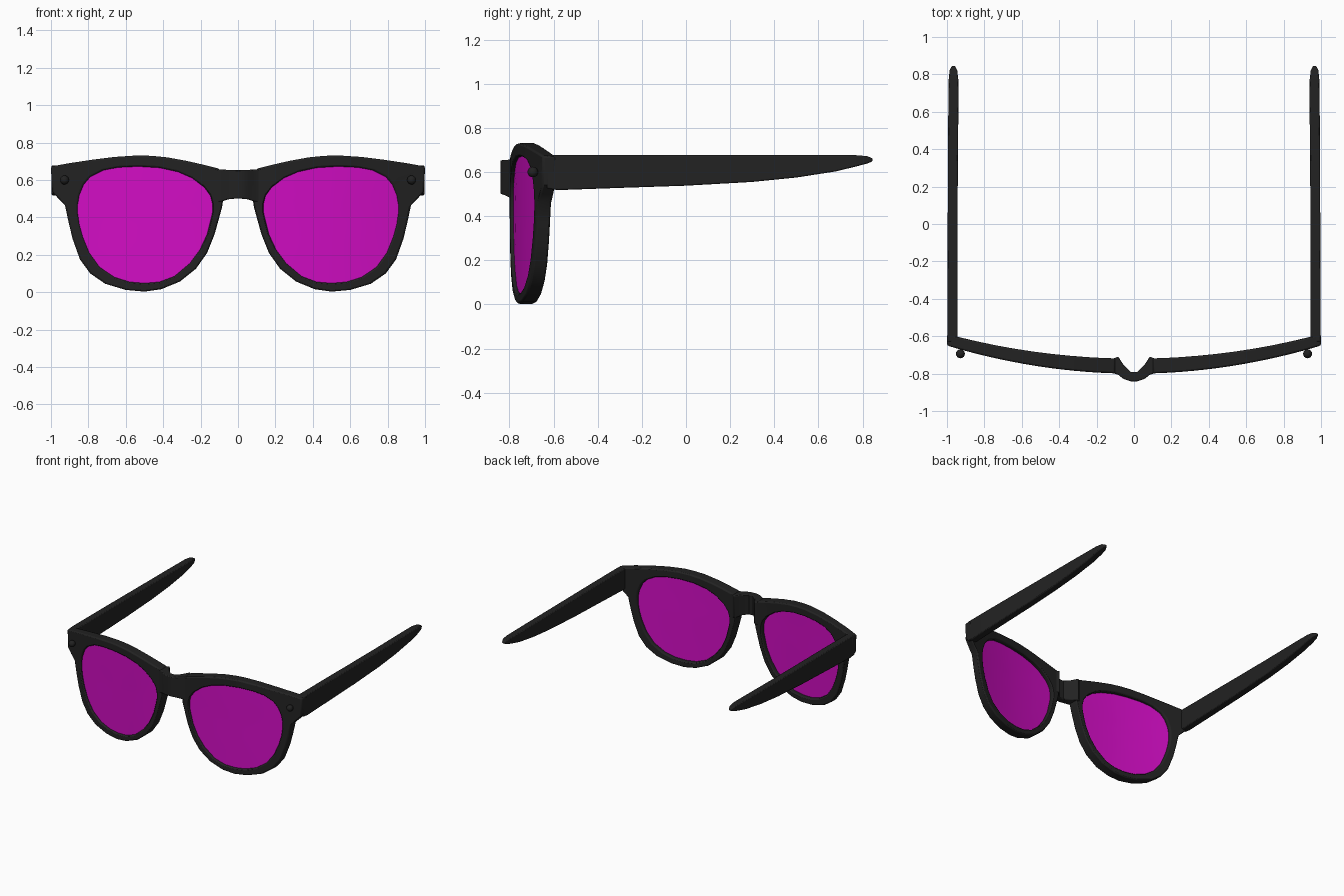
import bpy, bmesh, math
from mathutils import Matrix, Vector

if "Cube" in bpy.data.objects:
    bpy.data.objects.remove(bpy.data.objects["Cube"])


def material(name, rgb):
    m = bpy.data.materials.new(name)
    m.diffuse_color = (*rgb, 1)
    m.use_nodes = True
    m.node_tree.nodes["Principled BSDF"].inputs["Base Color"].default_value = m.diffuse_color
    return m


BLACK = material("black plastic", (0.016, 0.016, 0.016))
PINK = material("magenta lens", (0.64, 0.004, 0.55))


def finish(bm, name, mat, mirror=True, bevel=0.0):
    bmesh.ops.recalc_face_normals(bm, faces=bm.faces)
    me = bpy.data.meshes.new(name)
    bm.to_mesh(me)
    bm.free()
    ob = bpy.data.objects.new(name, me)
    bpy.context.collection.objects.link(ob)
    me.materials.append(mat)
    if bevel:
        b = ob.modifiers.new("soft edges", 'BEVEL')
        b.width, b.segments = bevel, 2
        b.limit_method, b.angle_limit = 'ANGLE', math.radians(50)
    if mirror:
        ob.modifiers.new("mirror", 'MIRROR')
    bpy.ops.object.select_all(action='DESELECT')
    bpy.context.view_layer.objects.active = ob
    ob.select_set(True)
    bpy.ops.object.shade_smooth_by_angle(angle=math.radians(35))
    return ob


def skin(bm, loops, closed=False):
    """Bridge successive equal-length closed loops of vertices."""
    n = len(loops[0])
    pairs = list(zip(loops, loops[1:]))
    if closed:
        pairs.append((loops[-1], loops[0]))
    for a, b in pairs:
        for i in range(n):
            j = (i + 1) % n
            bm.faces.new((a[i], a[j], b[j], b[i]))


def box_loft(sections):
    """Loft of rectangular sections, each a list of four corners."""
    bm = bmesh.new()
    loops = [[bm.verts.new(p) for p in s] for s in sections]
    skin(bm, loops)
    bm.faces.new(loops[0])
    bm.faces.new(loops[-1])
    return bm


# Wrap curve of the front
def front_y(x):
    return -0.80 + 0.15 * x * x


def back_y(x):
    return -0.72 + 0.13 * x * x


# Rim: outer and lens outlines (x, z), paired point by point
OUTER = [(.10, .66), (.20, .685), (.28, .703), (.38, .721), (.46, .729), (.54, .731), (.66, .723),
         (.78, .708), (.90, .69), (1.0, .672), (.995, .54), (.96, .50), (.925, .465), (.905, .37),
         (.884, .284), (.845, .175), (.79, .10), (.71, .045), (.60, .012), (.50, .003), (.41, .016),
         (.31, .057), (.225, .125), (.165, .21), (.125, .31), (.10, .40), (.085, .455), (.08, .49)]
INNER = [(.147, .515), (.18, .56), (.245, .61), (.32, .643), (.42, .665), (.535, .672), (.64, .667),
         (.72, .652), (.79, .616), (.825, .575), (.848, .52), (.857, .47), (.857, .42), (.848, .36),
         (.83, .295), (.795, .21), (.74, .134), (.66, .08), (.58, .055), (.50, .048), (.42, .055),
         (.34, .085), (.257, .155), (.205, .225), (.165, .31), (.145, .39), (.136, .43), (.137, .475)]

bm = bmesh.new()
rings = []
for outline, depth in ((OUTER, front_y), (INNER, front_y), (INNER, back_y), (OUTER, back_y)):
    rings.append([bm.verts.new((x, depth(x), z)) for x, z in outline])
skin(bm, rings, closed=True)
finish(bm, "frame_rim", BLACK, bevel=0.009)

# Lenses: shallow curved discs set into the rims
bm = bmesh.new()
cx, cz = 0.5, 0.38
for offset in (0.016, 0.045):
    rings = []
    for s in (1.012, 0.7, 0.35):
        ring = []
        for x, z in INNER:
            px, pz = cx + (x - cx) * s, cz + (z - cz) * s
            ring.append(bm.verts.new((px, front_y(px) + offset, pz)))
        rings.append(ring)
    skin(bm, rings)
    mid = bm.verts.new((cx, front_y(cx) + offset, cz))
    for i, v in enumerate(rings[-1]):
        bm.faces.new((rings[-1][i - 1], v, mid))
    if offset == 0.016:
        front_edge = rings[0]
    else:
        skin(bm, [front_edge, rings[0]])
finish(bm, "lens", PINK)

# Nose bridge: bowed forward (x, front y, back y, low z, high z)
half = [(.115, -.796, -.722, .48, .657), (.085, -.806, -.708, .485, .656),
        (.055, -.829, -.755, .496, .654), (.018, -.841, -.79, .50, .653)]
path = [(-x, *r) for x, *r in half] + half[::-1]
finish(box_loft([[(x, f, lo), (x, b, lo), (x, b, hi), (x, f, hi)] for x, f, b, lo, hi in path]),
       "nose_bridge", BLACK, mirror=False, bevel=0.006)

# Temple arms: tapering to a rounded tip (y, low z, high z, inner x, outer x)
arm = [(-.63, .525, .677, .943, .997), (-.58, .518, .678, .943, .997), (-.3, .528, .678, .943, .997),
       (0, .538, .677, .943, .996), (.3, .555, .676, .942, .995), (.5, .575, .676, .940, .994),
       (.68, .603, .676, .938, .992), (.77, .625, .676, .939, .991), (.82, .638, .672, .945, .986),
       (.845, .648, .662, .957, .975)]
finish(box_loft([[(a, y, lo), (b, y, lo), (b, y, hi), (a, y, hi)] for y, lo, hi, a, b in arm]),
       "temple_arm", BLACK, bevel=0.006)

# Round rivets on the front corners
bm = bmesh.new()
bmesh.ops.create_uvsphere(bm, u_segments=16, v_segments=10, radius=0.024,
                          matrix=Matrix.Translation(Vector((0.928, -0.694, 0.6))))
finish(bm, "corner_rivet", BLACK)
